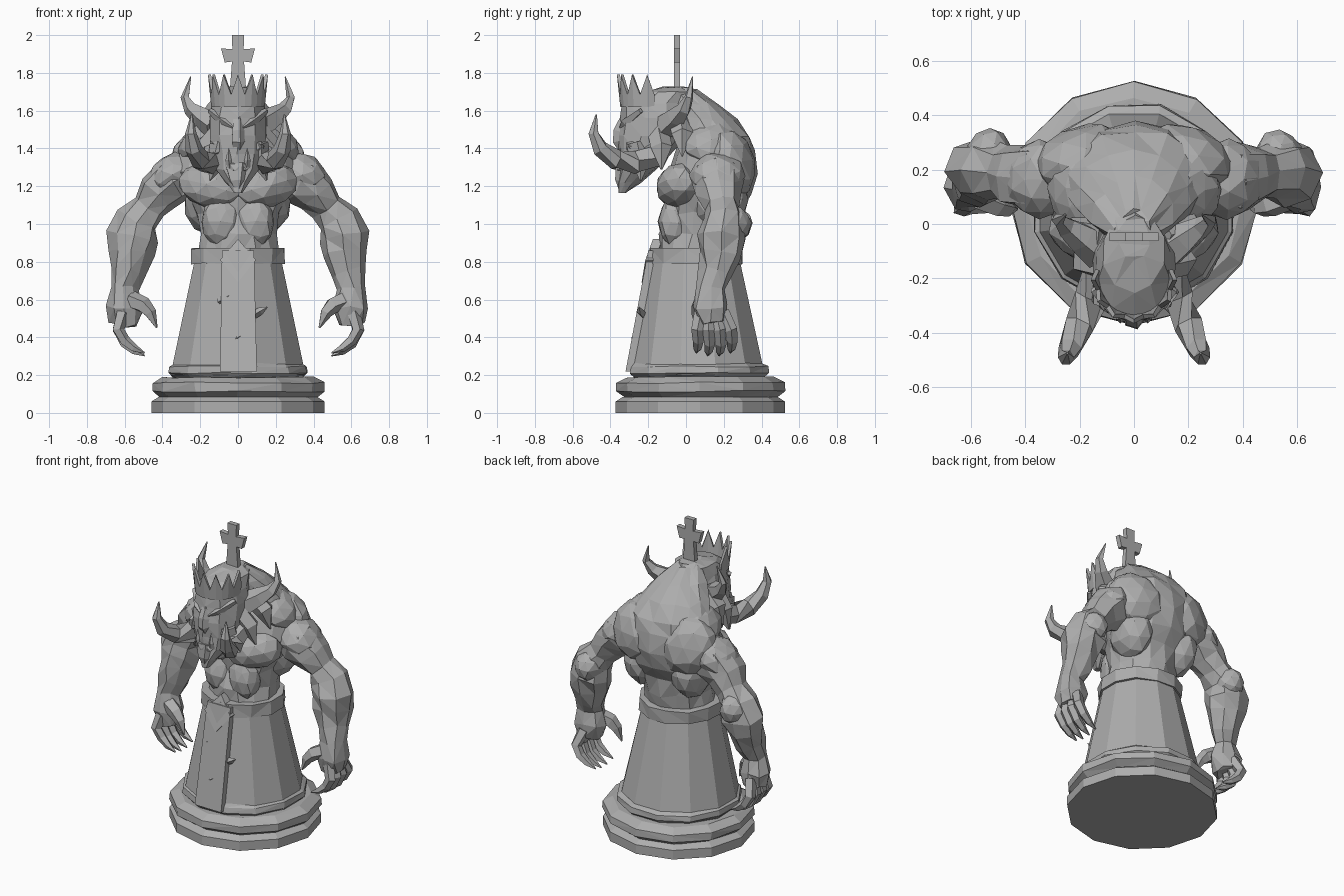
import bpy, bmesh, math, random
from mathutils import Vector, Matrix

random.seed(4)
grey = bpy.data.materials.new("stone_grey")
grey.diffuse_color = (0.42, 0.42, 0.42, 1)


def finish(name, bm, jitter=0.0):
    for v in bm.verts:
        v.co += Vector([random.uniform(-jitter, jitter) for _ in range(3)])
    if jitter:
        bmesh.ops.triangulate(bm, faces=bm.faces[:])
    bmesh.ops.recalc_face_normals(bm, faces=bm.faces[:])
    me = bpy.data.meshes.new(name)
    bm.to_mesh(me)
    bm.free()
    me.materials.append(grey)
    ob = bpy.data.objects.new(name, me)
    bpy.context.collection.objects.link(ob)
    return ob


def skin(name, rings, jitter=0.0):
    bm = bmesh.new()
    rows = [[bm.verts.new(p) for p in r] for r in rings]
    n = len(rows[0])
    for a, b in zip(rows, rows[1:]):
        for i in range(n):
            j = (i + 1) % n
            bm.faces.new((a[i], a[j], b[j], b[i]))
    bm.faces.new(rows[0])
    bm.faces.new(rows[-1])
    return finish(name, bm, jitter)


def stack(name, secs, n=12, jitter=0.0, turn=0.5):
    """Horizontal oval rings: (centre y, z, half width, half depth)."""
    ang = [2 * math.pi * (i + turn) / n for i in range(n)]
    return skin(name, [[(rx * math.cos(a), cy + ry * math.sin(a), z) for a in ang]
                       for cy, z, rx, ry in secs], jitter)


def tube(name, pts, s=1, n=6, jitter=0.0):
    """Limb through points (x, y, z, radius); s = -1 mirrors it."""
    P = [Vector((p[0] * s, p[1], p[2])) for p in pts]
    rings = []
    for i, p in enumerate(P):
        d = (P[min(i + 1, len(P) - 1)] - P[max(i - 1, 0)]).normalized()
        u = d.cross(Vector((0, 1, 0)))
        if u.length < 0.2:
            u = d.cross(Vector((1, 0, 0)))
        u.normalize()
        w = d.cross(u)
        rings.append([p + pts[i][3] * (u * math.cos(t) + w * math.sin(t))
                      for t in [2 * math.pi * k / n for k in range(n)]])
    return skin(name, rings, jitter)


def blob(name, loc, size, rot=(0, 0, 0), jitter=0.006, sub=2):
    bm = bmesh.new()
    bmesh.ops.create_icosphere(bm, subdivisions=sub, radius=1)
    m = Matrix.Translation(loc)
    for ax, a in zip("XYZ", rot):
        m = m @ Matrix.Rotation(a, 4, ax)
    bm.transform(m @ Matrix.Diagonal((*size, 1)))
    return finish(name, bm, jitter)


def plate(name, outline, depth):
    """Prism from front outline points (x, y, z), pushed back along y."""
    return skin(name, [outline, [(x, y + depth, z) for x, y, z in outline]])


# Stepped plinth and tapering robe
stack("plinth_bottom", [(.075, 0, .458, .448), (.075, .06, .458, .448), (.075, .085, .42, .41)], 12, 0, 0)
stack("plinth_ring", [(.075, .08, .41, .40), (.075, .115, .458, .448), (.075, .16, .455, .445),
                      (.075, .19, .40, .39)], 12, .005, 0)
stack("robe_hem", [(.07, .185, .35, .35), (.07, .21, .38, .38), (.07, .245, .375, .375),
                   (.065, .26, .35, .35)], 12, .004)
stack("robe", [(.065, .2, .37, .365), (.05, .82, .235, .24)], 12)
stack("belt", [(.055, .79, .255, .25), (.055, .87, .255, .25)], 12, .004)

# Front cloth, buckle and torn folds
plate("front_cloth", [(-.095, -.315, .22), (.1, -.32, .22), (.085, -.2, .86), (-.085, -.2, .86)], .05)
plate("buckle", [(0, -.235, .69), (.095, -.215, .81), (0, -.175, .92), (-.095, -.215, .81)], .05)
for i, (x, z) in enumerate([(.12, .54), (-.05, .62), (.0, .4)]):
    y = -.3 + (z - .22) * .195
    tube(f"cloth_tear_{i}", [(x - .05, y + .02, z - .03, .022), (x, y - .005, z, .02),
                             (x + .035, y - .01, z + .02, .003)], 1, 4)

# Hunched torso
stack("torso", [(.06, .84, .215, .2), (.07, .95, .205, .205), (.09, 1.06, .225, .2),
                (.115, 1.15, .275, .225), (.135, 1.27, .335, .235), (.16, 1.38, .315, .21),
                (.16, 1.47, .26, .18), (.1, 1.56, .21, .17), (.04, 1.64, .15, .13),
                (-.03, 1.715, .07, .08)], 14, .012)

# Face and skull
stack("head", [(-.335, 1.165, .018, .02), (-.3, 1.22, .065, .06), (-.25, 1.29, .12, .1),
               (-.22, 1.37, .145, .14), (-.18, 1.47, .16, .185), (-.16, 1.56, .16, .19),
               (-.16, 1.64, .145, .185), (-.1, 1.695, .115, .15), (-.05, 1.725, .06, .08)],
      10, .006)
tube("snout", [(0, -.32, 1.56, .03), (0, -.35, 1.49, .036), (0, -.35, 1.44, .04),
               (0, -.33, 1.4, .03)], 1, 5)
blob("lower_lip", (0, -.335, 1.3), (.07, .045, .03), sub=1)
tube("beard", [(0, -.3, 1.3, .08), (0, -.33, 1.22, .05), (0, -.345, 1.165, .006)], 1, 5)

for s, side in ((1, "right"), (-1, "left")):
    # Muscles
    blob(f"chest_{side}", (s * .145, -.04, 1.2), (.18, .115, .115), (0, -s * .25, s * .25))
    blob(f"belly_{side}", (s * .09, -.06, 1.01), (.105, .085, .14))
    blob(f"shoulder_blade_{side}", (s * .19, .24, 1.32), (.18, .12, .19), (.2, 0, -s * .3))
    blob(f"lat_{side}", (s * .17, .18, 1.13), (.12, .15, .18))
    blob(f"trapezius_{side}", (s * .2, .13, 1.43), (.14, .15, .09), (0, s * .7, 0))
    # Arm, hand and fingers
    tube(f"arm_{side}", [(.26, .17, 1.27, .11), (.34, .165, 1.235, .135), (.42, .175, 1.16, .115),
                         (.47, .19, 1.09, .095), (.53, .2, 1.02, .115), (.56, .195, .93, .13),
                         (.565, .18, .84, .115), (.58, .16, .74, .09), (.605, .13, .66, .073),
                         (.6, .13, .56, .095), (.605, .14, .47, .07)], s, 8, .012)
    blob(f"shoulder_{side}", (s * .345, .165, 1.26), (.14, .145, .11), (0, s * .6, 0))
    blob(f"elbow_{side}", (s * .53, .24, 1.0), (.09, .11, .1))
    for i in range(4):
        y = .06 + i * .06
        k = .015 * abs(i - 1.5)
        tube(f"finger_{side}_{i}", [(.61, .08 + i * .038, .53, .038), (.635, y, .44, .034),
                                    (.6, y + .005, .36 + k, .03), (.55, y, .32 + k, .022),
                                    (.495, y - .005, .295 + k, .004)], s, 5)
    tube(f"thumb_{side}", [(.57, .1, .6, .05), (.5, .07, .57, .045), (.465, .06, .53, .034),
                           (.43, .055, .45, .005)], s, 5)
    # Curved tusk
    tube(f"tusk_{side}", [(.12, -.17, 1.37, .07), (.155, -.27, 1.325, .065), (.2, -.37, 1.34, .055),
                          (.235, -.455, 1.4, .045), (.25, -.49, 1.48, .03),
                          (.245, -.475, 1.58, .004)], s, 6)
    # Swept ear horn
    tube(f"horn_{side}", [(.12, -.1, 1.52, .075), (.19, -.05, 1.565, .06), (.25, -.01, 1.61, .04),
                          (.28, .015, 1.67, .024), (.25, .035, 1.78, .003)], s, 5)
    # Brow, cheek, whisker tufts and teeth
    tube(f"brow_{side}", [(.01, -.335, 1.5, .022), (.07, -.315, 1.54, .03),
                          (.15, -.24, 1.6, .015)], s, 4)
    blob(f"cheek_{side}", (s * .09, -.27, 1.41), (.07, .06, .05), (0, s * .4, s * .5), sub=1)
    for i, (x, y, z) in enumerate([(.22, -.13, 1.29), (.15, -.24, 1.23), (.25, -.02, 1.36)]):
        tube(f"whisker_{side}_{i}", [(.1, y - .02, z + .2, .06), (x - .04, y, z + .11, .06),
                                     (x, y, z, .005)], s, 5)
    tube(f"fang_{side}", [(.045, -.335, 1.3, .022), (.05, -.35, 1.34, .016),
                          (.05, -.35, 1.4, .002)], s, 4)

# Pointed crown: zigzag band around the front of the skull
bm = bmesh.new()
N = 14
rows = [[], []]
for i in range(N + 1):
    a = math.pi * (.93 + 1.14 * i / N)
    tall = i % 2 == 1
    for row in range(2):
        f = 1.0 if row == 0 else (1.12 if tall else 1.03)
        z = 1.62 if row == 0 else (1.79 if tall else 1.685)
        rows[row].append(bm.verts.new((.142 * f * math.cos(a), -.2 + .148 * f * math.sin(a), z)))
for i in range(N):
    bm.faces.new((rows[0][i], rows[0][i + 1], rows[1][i + 1], rows[1][i]))
crown = finish("crown", bm)
mod = crown.modifiers.new("thickness", 'SOLIDIFY')
mod.thickness = .016

# Cross standing on the skull
half = [(.045, 1.68), (.032, 1.86), (.07, 1.855), (.09, 1.93), (.03, 1.925), (.032, 2.0)]
outline = half + [(-x, z) for x, z in reversed(half)]
plate("cross", [(x, -.063, z) for x, z in outline], .032)
